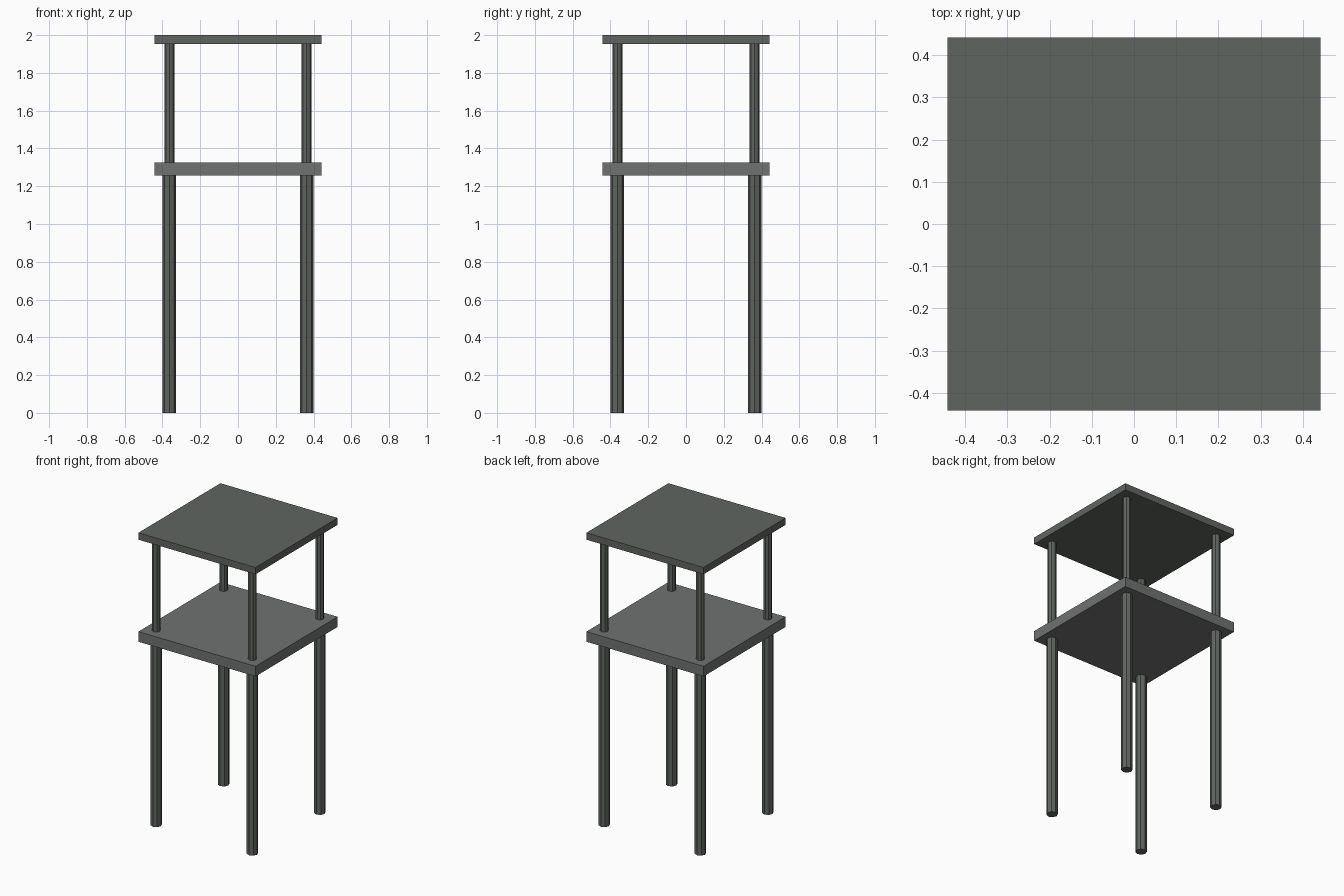
import bpy

if "Cube" in bpy.data.objects:
    bpy.data.objects.remove(bpy.data.objects["Cube"])

LEG = 0.363          # leg offset from the centre
HALF = 0.442         # half width of the boards


def material(name, r, g, b):
    mat = bpy.data.materials.new(name)
    mat.diffuse_color = (r, g, b, 1)
    mat.use_nodes = True
    mat.node_tree.nodes["Principled BSDF"].inputs["Base Color"].default_value = mat.diffuse_color
    return mat


dark = material("dark_grey", 0.118, 0.131, 0.118)
mid = material("mid_grey", 0.16, 0.17, 0.165)


def board(name, z0, z1, mat):
    bpy.ops.mesh.primitive_cube_add(size=1, location=(0, 0, (z0 + z1) / 2))
    ob = bpy.context.object
    ob.name = name
    ob.scale = (2 * HALF, 2 * HALF, z1 - z0)
    bpy.ops.object.transform_apply(location=False, rotation=False, scale=True)
    ob.data.materials.append(mat)


def post(name, x, y, z0, z1, radius):
    bpy.ops.mesh.primitive_cylinder_add(vertices=8, radius=radius, depth=z1 - z0,
                                        location=(x, y, (z0 + z1) / 2))
    ob = bpy.context.object
    ob.name = name
    ob.data.materials.append(dark)


# Square boards
board("middle_shelf", 1.257, 1.326, mid)
board("table_top", 1.953, 2.0, dark)

# Thick legs below the shelf, thinner posts above it
for sy, depth_name in ((-1, "front"), (1, "back")):
    for sx, side in ((-1, "left"), (1, "right")):
        x, y = sx * LEG, sy * LEG
        post(f"{depth_name}_{side}_leg", x, y, 0.0, 1.257, 0.036)
        post(f"{depth_name}_{side}_upper_post", x, y, 1.326, 1.953, 0.027)
